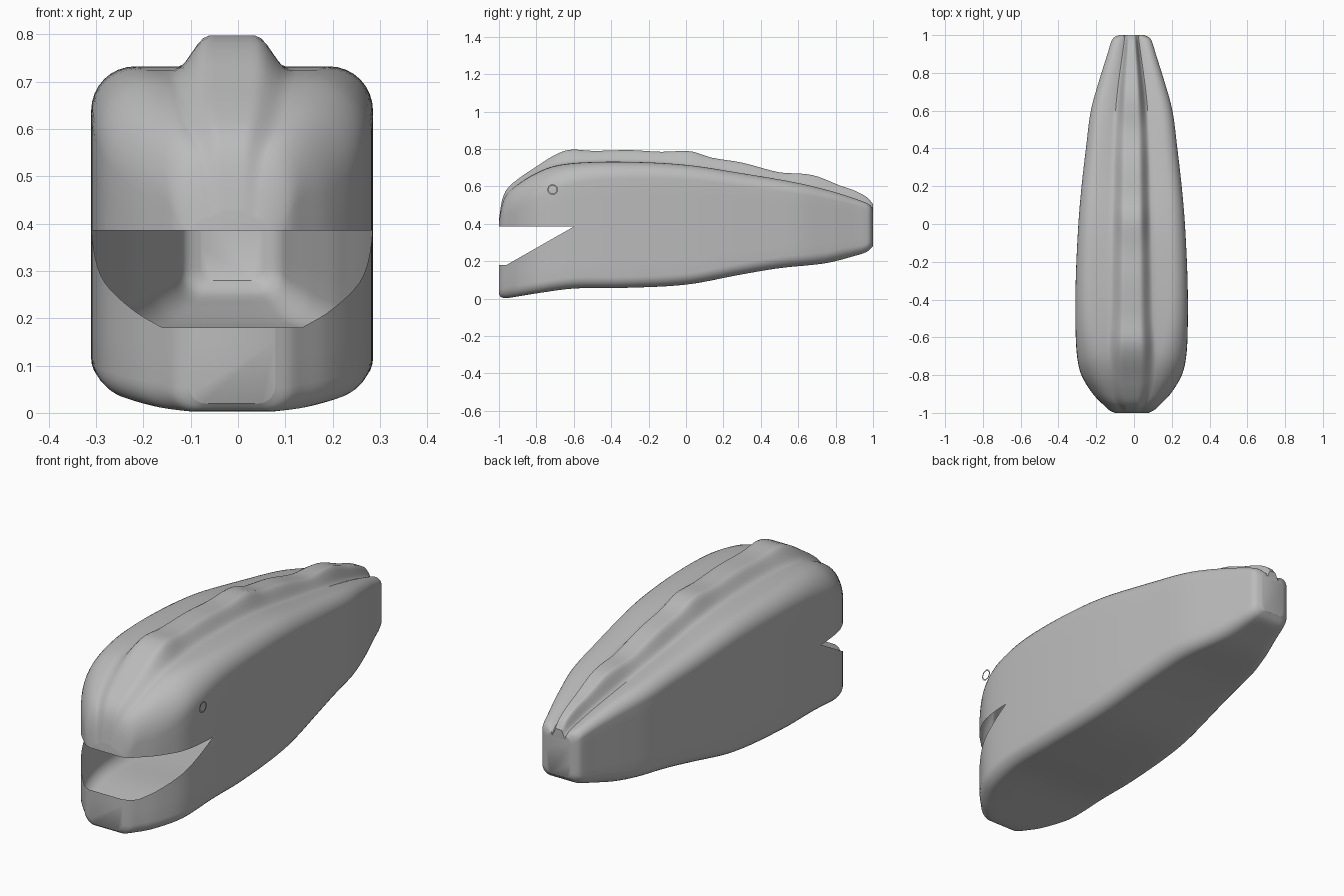
import bpy, bmesh, math
from mathutils import Vector

if "Cube" in bpy.data.objects:
    bpy.data.objects.remove(bpy.data.objects["Cube"])

CX = -0.0125          # body axis in x
TIP = (-0.6, 0.385)   # corner of the mouth (y, z)
SLOPE = 0.205 / 0.36  # rise of the lower jaw rim

# Lengthwise curves: (y, value)
WIDTH = [(-1, .09), (-.985, .12), (-.96, .147), (-.9, .205), (-.8, .266), (-.7, .289),
         (-.55, .297), (-.3, .296), (0, .282), (.2, .265), (.4, .242), (.6, .216),
         (.75, .175), (.9, .128), (.975, .104), (.99, .09), (1, .065)]
BOTTOM = [(-1, .02), (-.985, .006), (-.95, .004), (-.8, .028), (-.6, .054), (-.35, .057),
          (0, .075), (.3, .13), (.5, .163), (.75, .19), (.9, .228), (.97, .252), (1, .28)]
SHOULDER = [(-1, .41), (-.985, .495), (-.96, .555), (-.9, .61), (-.8, .672), (-.7, .71),
            (-.55, .728), (-.3, .731), (0, .715), (.3, .67), (.6, .618), (.8, .568),
            (.95, .518), (.985, .5), (1, .48)]
RIDGE = [(-1, .425), (-.985, .52), (-.96, .582), (-.9, .638), (-.8, .706), (-.72, .758),
         (-.65, .79), (-.6, .797), (-.5, .79), (-.3, .794), (-.13, .785), (0, .79), (.05, .783),
         (.13, .755), (.3, .727), (.5, .675), (.62, .668), (.7, .654), (.83, .602),
         (.9, .578), (.97, .54), (1, .505)]
RIDGE_HALF = [(-1, .05), (-.9, .1), (-.7, .125), (-.5, .115), (0, .105), (.6, .085), (1, .035)]
CORNER = [(-1, .07), (-.9, .14), (-.7, .13), (-.5, .1), (0, .08), (.6, .06), (1, .03)]


def curve(pts, y):
    """Smooth interpolation through the points."""
    n = len(pts)
    i = max(k for k in range(n - 1) if pts[k][0] <= y + 1e-9)

    def tangent(k):
        a, b = pts[max(k - 1, 0)], pts[min(k + 1, n - 1)]
        return (b[1] - a[1]) / (b[0] - a[0])
    (y0, v0), (y1, v1) = pts[i], pts[i + 1]
    h = y1 - y0
    t = min(max((y - y0) / h, 0), 1)
    return (v0 * (1 + 2 * t) * (1 - t) ** 2 + tangent(i) * h * t * (1 - t) ** 2
            + v1 * t * t * (3 - 2 * t) + tangent(i + 1) * h * t * t * (t - 1))


def half_section(y):
    """Half cross-section from bottom centre to top centre."""
    w, zb, zs, zr, b, r = (curve(c, y) for c in
                           (WIDTH, BOTTOM, SHOULDER, RIDGE, RIDGE_HALF, CORNER))
    b = min(b, w * .6)
    rh, rv = min(r, .9 * (w - b)), min(r, .45 * (zs - zb))
    rb = min(.06, w * .4)
    groove = .012 * min(max((y + .2) / .8, 0), 1)
    pts = [(0, zb), ((w - rb) * .5, zb)]
    for k in range(8):                              # lower corner
        a = math.pi / 2 * k / 7
        pts.append((w - rb + rb * math.sin(a), zb + rb * (1 - math.cos(a))))
    for k in range(1, 6):                           # flank
        pts.append((w, zb + rb + (zs - rv - zb - rb) * k / 6))
    for k in range(9):                              # upper corner
        a = math.pi / 2 * k / 8
        pts.append((w - rh + rh * math.cos(a), zs - rv + rv * math.sin(a)))
    xs = w - rh
    for k in range(1, 5):                           # shoulder and groove
        t = k / 4
        pts.append((xs + (b - xs) * t, zs - groove * t * t))
    for k in range(1, 11):                          # raised back ridge
        t = k / 10
        s = min(t / .6, 1)
        base = zs - groove
        pts.append((b * (1 - t), base + (zr - base) * s * s * (3 - 2 * s)))
    return pts


def add_object(name, bm, mat):
    mesh = bpy.data.meshes.new(name)
    bm.to_mesh(mesh)
    bm.free()
    obj = bpy.data.objects.new(name, mesh)
    bpy.context.collection.objects.link(obj)
    mesh.materials.append(mat)
    return obj


grey = bpy.data.materials.new("plain grey")
grey.diffuse_color = (.5, .5, .5, 1)
grey.use_nodes = True
grey.node_tree.nodes["Principled BSDF"].inputs["Base Color"].default_value = grey.diffuse_color

# Body: loft of mirrored sections with flat end caps
bm = bmesh.new()
rings = []
SEG = 72
for i in range(SEG + 1):
    y = -math.cos(math.pi * i / SEG)
    half = half_section(y)
    loop = half + [(-x, z) for x, z in reversed(half[1:-1])]
    rings.append([bm.verts.new((CX + x, y, z)) for x, z in loop])
for r0, r1 in zip(rings, rings[1:]):
    for k in range(len(r0)):
        j = (k + 1) % len(r0)
        bm.faces.new((r0[k], r0[j], r1[j], r1[k]))
bm.faces.new(rings[0])
bm.faces.new(rings[-1])
bmesh.ops.recalc_face_normals(bm, faces=bm.faces)

# Mouth: cut along the jaw planes and open the hollow shell
tip = Vector((0, *TIP))
for co, no in ((tip, (0, 0, 1)), (tip, (0, -SLOPE, 1)), (Vector((0, 0, .18)), (0, 0, 1))):
    faces = [f for f in bm.faces if f.calc_center_median().y < -.5]
    geom = faces + list({e for f in faces for e in f.edges}) + \
        list({v for f in faces for v in f.verts})
    bmesh.ops.bisect_plane(bm, geom=geom, plane_co=co, plane_no=no, dist=1e-5)
gone = []
for f in bm.faces:
    c = f.calc_center_median()
    if c.y < TIP[0] and max(.18, TIP[1] + SLOPE * (c.y - TIP[0])) < c.z < TIP[1]:
        gone.append(f)
bmesh.ops.delete(bm, geom=gone, context='FACES')
body = add_object("body", bm, grey)
bpy.context.view_layer.objects.active = body
body.select_set(True)
bpy.ops.object.shade_smooth_by_angle(angle=math.radians(40))

# Eye: thin flat ring beside the head
bm = bmesh.new()
N = 32
outer, inner = ([bm.verts.new((.31, -.713 + r * math.cos(2 * math.pi * k / N),
                               .583 + r * math.sin(2 * math.pi * k / N))) for k in range(N)]
                for r in (.028, .021))
for k in range(N):
    j = (k + 1) % N
    bm.faces.new((outer[k], outer[j], inner[j], inner[k]))
add_object("eye_ring", bm, grey)
